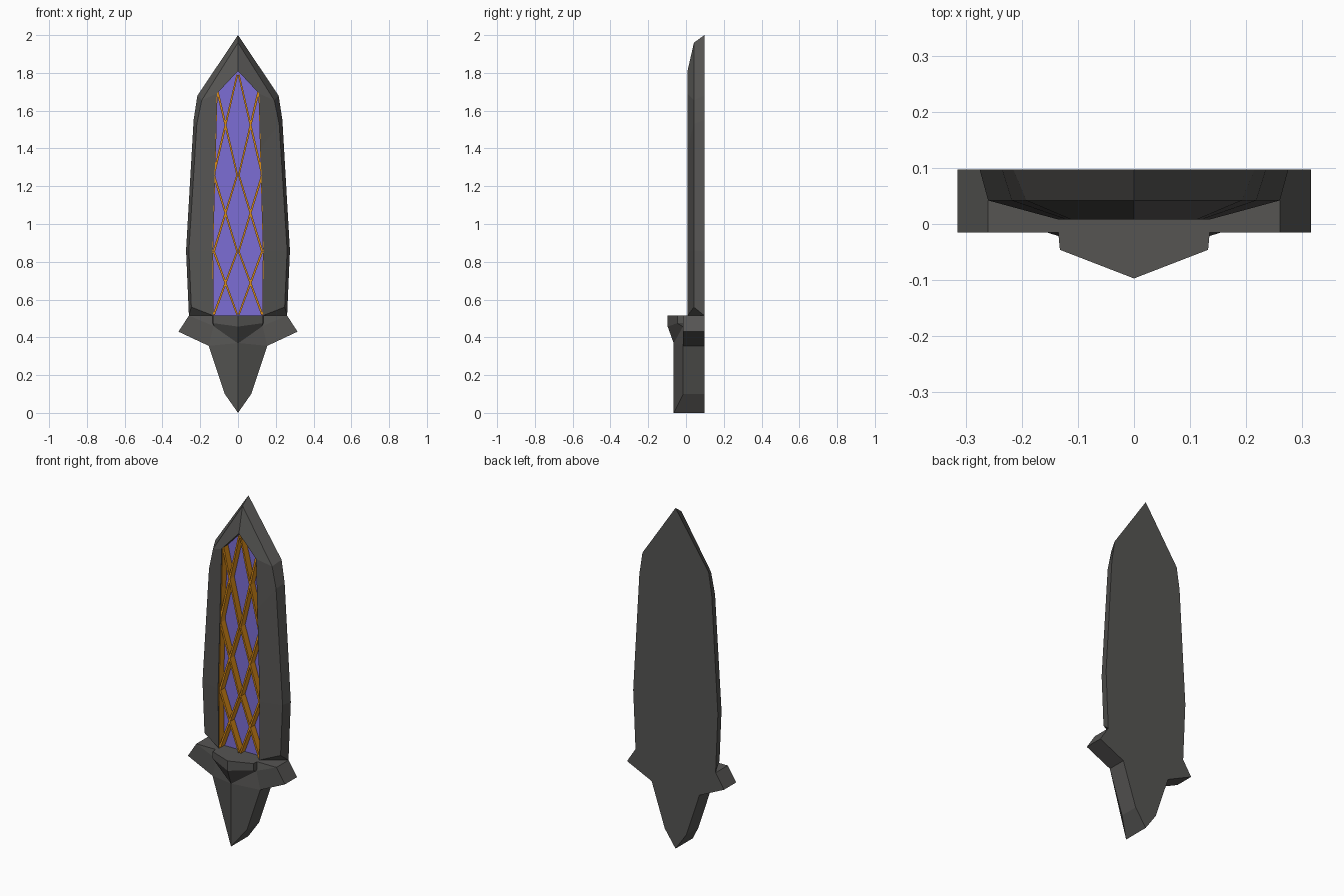
import bpy, bmesh
from mathutils import Vector

if "Cube" in bpy.data.objects:
    bpy.data.objects.remove(bpy.data.objects["Cube"])


def material(name, rgb):
    m = bpy.data.materials.new(name)
    m.diffuse_color = (*rgb, 1)
    m.use_nodes = True
    m.node_tree.nodes["Principled BSDF"].inputs["Base Color"].default_value = m.diffuse_color
    return m


STONE = material("dark_stone", (0.092, 0.09, 0.086))
PURPLE = material("purple_inlay", (0.2, 0.155, 0.66))
ORANGE = material("orange_lattice", (0.72, 0.27, 0.01))
BACK = 0.097


def half_part(name, mat, verts, faces):
    """Right half of a part, completed by a mirror across x = 0."""
    bm = bmesh.new()
    vs = [bm.verts.new(v) for v in verts]
    for f in faces:
        bm.faces.new([vs[i] for i in f])
    bmesh.ops.recalc_face_normals(bm, faces=bm.faces)
    me = bpy.data.meshes.new(name)
    bm.to_mesh(me)
    bm.free()
    me.materials.append(mat)
    ob = bpy.data.objects.new(name, me)
    bpy.context.collection.objects.link(ob)
    mod = ob.modifiers.new("mirror", 'MIRROR')
    mod.use_clip = True
    return ob


# Blade frame: back outline, bevelled rim, inner lip and recess wall
back = [(0, 2), (.215, 1.68), (.235, 1.55), (.275, .86), (.26, .515)]
rim = [(0, 1.96), (.192, 1.655), (.218, 1.53), (.26, .86), (.247, .56)]
lip = [(0, 1.81), (.112, 1.69), (.12, 1.4), (.135, .86), (.132, .515)]
loops = [(back, BACK), (rim, .042), (lip, .008), (lip, .056)]
verts = [(x, y, z) for pts, y in loops for x, z in pts]
n = len(back)
faces = [(k*n+i, k*n+i+1, (k+1)*n+i+1, (k+1)*n+i)
         for k in range(3) for i in range(n - 1)]
verts += [(0, BACK, .515), (0, .056, .515)]
faces += [(0, 1, 2, 3, 4, 4*n),                # flat back
          (n-1, 2*n-1, 3*n-1),                 # lower corner facet
          (n-1, 3*n-1, 4*n-1, 4*n+1, 4*n)]     # underside
half_part("blade_frame", STONE, verts, faces)

# Purple inlay at the bottom of the recess
verts = [(x, .054, z) for x, z in lip] + [(0, .054, .515)]
half_part("blade_inlay", PURPLE, verts, [(5, 4, 3, 2, 1, 0)])


# Thin upright lattice fins
def fin(name, a, b, width=.011, front=.014):
    a, b = Vector(a), Vector(b)
    d = (b - a).normalized()
    s = Vector((-d.y, d.x)) * width / 2
    ring = [a + s, b + s, b - s, a - s]
    v = [(max(p.x, 0), y, p.y) for y in (front, .056) for p in ring]
    f = [(0, 1, 2, 3), (0, 1, 5, 4), (1, 2, 6, 5), (2, 3, 7, 6), (3, 0, 4, 7)]
    half_part(name, ORANGE, v, f)


levels = [1.79, 1.26, .855, .52]
for i, (top, low) in enumerate(zip(levels, levels[1:])):
    fin(f"lattice_fin_out_{i}", (.003, top), (.128, low))
    x_top = .128 if i else .108
    z_top = top if i else 1.70
    fin(f"lattice_fin_in_{i}", (x_top, z_top), (.003, low))
for i in range(1, 4):
    fin(f"side_lining_{i}", lip[i], lip[i + 1], .007, .013)

# Grip and winged guard, with a ridge down the front
F = -.015
outline = [(0, 0), (.07, .1), (.155, .355), (.315, .43), (.26, .515), (0, .515)]
verts = [(x, BACK, z) for x, z in outline]
verts += [(x, F, z) for x, z in outline]
verts[6] = (0, -.065, 0)
verts += [(0, -.065, .37), (.13, F, .46)]
faces = [(0, 1, 2, 3, 4, 5)]
faces += [(i, i + 1, i + 7, i + 6) for i in range(5)]
faces += [(6, 7, 8, 12), (12, 8, 13), (8, 9, 10, 13), (12, 13, 10, 11)]
half_part("grip_and_guard", STONE, verts, faces)

# Raised collar on the guard, tapering down to the ridge
verts = [(0, F, .515), (.135, F, .515), (.132, -.046, .515), (0, -.097, .515),
         (.135, F, .475), (.132, -.046, .475), (0, -.097, .457),
         (.125, F, .455), (0, -.065, .368)]
faces = [(0, 1, 2, 3), (1, 4, 5, 2), (2, 5, 6, 3), (4, 7, 5), (5, 7, 8, 6)]
half_part("guard_collar", STONE, verts, faces)
